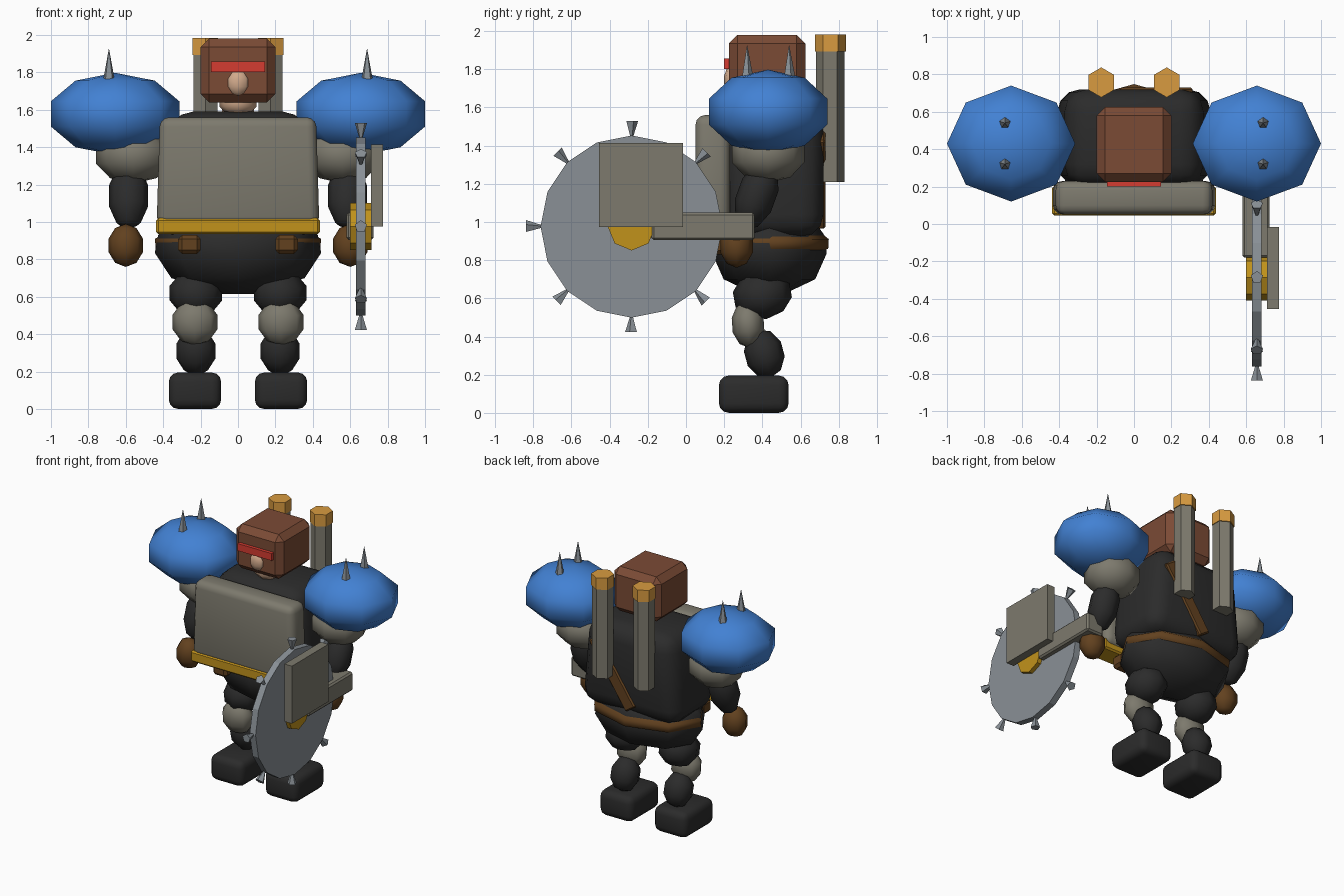
import bpy, bmesh
from math import sin, cos, pi, radians
from mathutils import Matrix, Vector, Euler

cube = bpy.data.objects.get("Cube")
if cube:
    bpy.data.objects.remove(cube, do_unlink=True)


def material(name, r, g, b):
    colour = [(c / 255) ** 2.2 for c in (r, g, b)] + [1]
    m = bpy.data.materials.new(name)
    m.use_nodes = True
    m.diffuse_color = colour
    bsdf = next(n for n in m.node_tree.nodes if n.type == 'BSDF_PRINCIPLED')
    bsdf.inputs["Base Color"].default_value = colour
    return m


BLUE = material("blue_paint", 68, 128, 210)
GREY = material("warm_grey_armour", 124, 121, 109)
GOLD = material("gold_trim", 192, 145, 33)
ORANGE = material("orange_cap", 216, 154, 66)
RUST = material("rust_brown", 122, 76, 56)
LEATHER = material("leather_brown", 98, 67, 36)
BLACK = material("black_cloth", 47, 47, 47)
RED = material("red_visor", 212, 62, 52)
SKIN = material("skin", 208, 168, 138)
STEEL = material("steel", 136, 143, 149)


def finish(bm, name, mat, loc=(0, 0, 0), rot=(0, 0, 0), smooth=False):
    turn = Euler([radians(a) for a in rot]).to_matrix().to_4x4()
    bm.transform(Matrix.Translation(loc) @ turn)
    bmesh.ops.recalc_face_normals(bm, faces=bm.faces)
    for f in bm.faces:
        f.smooth = smooth
    mesh = bpy.data.meshes.new(name)
    bm.to_mesh(mesh)
    bm.free()
    mesh.materials.append(mat)
    ob = bpy.data.objects.new(name, mesh)
    bpy.context.collection.objects.link(ob)
    return ob


def box(name, mat, loc, size, bevel=0, seg=1, taper=1, rot=(0, 0, 0)):
    """Box with rounded edges; taper scales the width of the top."""
    bm = bmesh.new()
    bmesh.ops.create_cube(bm, size=1)
    for v in bm.verts:
        if v.co.z > 0:
            v.co.x *= taper
        v.co = Vector(a * b for a, b in zip(v.co, size))
    if bevel:
        bmesh.ops.bevel(bm, geom=bm.edges[:], offset=bevel, segments=seg,
                        profile=0.5, affect='EDGES')
    return finish(bm, name, mat, loc, rot, seg > 1)


def ball(name, mat, loc, half, rot=(0, 0, 0)):
    """Eight-sided ball given by its half extents."""
    bm = bmesh.new()
    bmesh.ops.create_uvsphere(bm, u_segments=8, v_segments=5, radius=1)
    wide = 1 / cos(radians(18))
    bm.transform(Matrix.Diagonal((half[0] * wide, half[1] * wide, half[2], 1)))
    return finish(bm, name, mat, loc, rot, True)


def prism(name, mat, loc, sides, r1, r2, depth, rot=(0, 0, 0)):
    bm = bmesh.new()
    bmesh.ops.create_cone(bm, cap_ends=True, segments=sides, radius1=r1,
                          radius2=r2, depth=depth)
    return finish(bm, name, mat, loc, rot)


def lathe(name, mat, y, rx, ry, profile):
    """Eight-sided oval body from (scale, height) rings."""
    bm = bmesh.new()
    rings = [[bm.verts.new((s * rx * sin(i * pi / 4), s * ry * cos(i * pi / 4), z))
              for i in range(8)] for s, z in profile]
    for a, b in zip(rings, rings[1:]):
        for i in range(8):
            j = (i + 1) % 8
            bm.faces.new((a[i], a[j], b[j], b[i]))
    bm.faces.new(rings[0])
    bm.faces.new(rings[-1])
    return finish(bm, name, mat, (0, y, 0), smooth=True)


# Head
box("helmet", RUST, (0, 0.425, 1.81), (0.4, 0.4, 0.34), 0.045)
box("visor", RED, (0, 0.225, 1.83), (0.29, 0.05, 0.055))
ball("nose", SKIN, (0, 0.235, 1.745), (0.06, 0.035, 0.07))
ball("jaw", SKIN, (0, 0.37, 1.64), (0.1, 0.1, 0.075))
prism("neck", SKIN, (0, 0.41, 1.58), 8, 0.085, 0.085, 0.16)

# Torso and hips
box("torso", BLACK, (0, 0.46, 1.255), (0.84, 0.52, 0.67), 0.12, 3, 0.86)
box("chest_plate", GREY, (0, 0.14, 1.27), (0.87, 0.18, 0.58), 0.05, 3, 0.96)
box("chest_trim", GOLD, (0, 0.125, 0.978), (0.875, 0.16, 0.085), 0.012)
lathe("hips", BLACK, 0.437, 0.445, 0.3,
      [(0.2, 0.615), (0.8, 0.7), (1, 0.835), (0.96, 0.93), (0.8, 1.0)])
lathe("belt", LEATHER, 0.45, 0.44, 0.295,
      [(0.8, 0.83), (1, 0.86), (1.01, 0.91), (0.8, 0.96)])
box("back_strap", LEATHER, (0.12, 0.7, 1.22), (0.1, 0.06, 0.56), 0.01, rot=(0, 34, 0))

for side, s in (("left", 1), ("right", -1)):
    # Belt pouch and back tube
    box(side + "_pouch", LEATHER, (s * 0.26, 0.2, 0.88), (0.12, 0.12, 0.1), 0.02)
    prism(side + "_back_tube", GREY, (s * 0.175, 0.755, 1.555), 6, 0.074, 0.074, 0.69)
    prism(side + "_tube_cap", ORANGE, (s * 0.175, 0.757, 1.938), 6, 0.08, 0.08, 0.09)

    # Leg
    ball(side + "_thigh", BLACK, (s * 0.225, 0.4, 0.62), (0.14, 0.15, 0.13), (10, 0, 0))
    ball(side + "_knee", GREY, (s * 0.23, 0.325, 0.465), (0.12, 0.083, 0.125), (4, 0, 0))
    ball(side + "_shin", BLACK, (s * 0.225, 0.41, 0.31), (0.105, 0.1, 0.13), (15, 0, 0))
    box(side + "_boot", BLACK, (s * 0.23, 0.355, 0.098), (0.28, 0.365, 0.195), 0.05, 3)

    # Arm
    ball(side + "_upper_arm", GREY, (s * 0.56, 0.43, 1.36), (0.2, 0.19, 0.155))
    ball(side + "_forearm", BLACK, (s * 0.585, 0.37, 1.14), (0.105, 0.1, 0.19), (-20, 0, 0))
    ball(side + "_hand", LEATHER, (s * 0.6, 0.265, 0.875), (0.092, 0.085, 0.115))

    # Shoulder pad with spikes
    ball(side + "_shoulder_pad", BLUE, (s * 0.657, 0.43, 1.578), (0.343, 0.31, 0.22))
    for place, y in (("front", 0.32), ("rear", 0.54)):
        prism(f"{side}_{place}_spike", STEEL, (s * 0.69, y, 1.835), 5, 0.036, 0, 0.19)

# Saw weapon in the left hand
hub = Vector((0.657, -0.285, 0.976))
box("saw_arm", GREY, (0.652, 0.09, 0.977), (0.145, 0.54, 0.145), 0.012)
prism("saw_blade", STEEL, hub, 16, 0.477, 0.477, 0.05, (0, 90, 0))
prism("saw_hub", GOLD, hub, 8, 0.125, 0.125, 0.115, (0, 90, 0))
box("saw_guard", GREY, (0.743, -0.235, 1.195), (0.064, 0.44, 0.44))
for i in range(8):
    a = i * pi / 4
    out = Vector((0, -sin(a), cos(a)))
    prism(f"saw_tooth_{i + 1}", STEEL, hub + out * 0.505, 5, 0.004, 0.034, 0.095,
          (i * 45, 0, 0))
